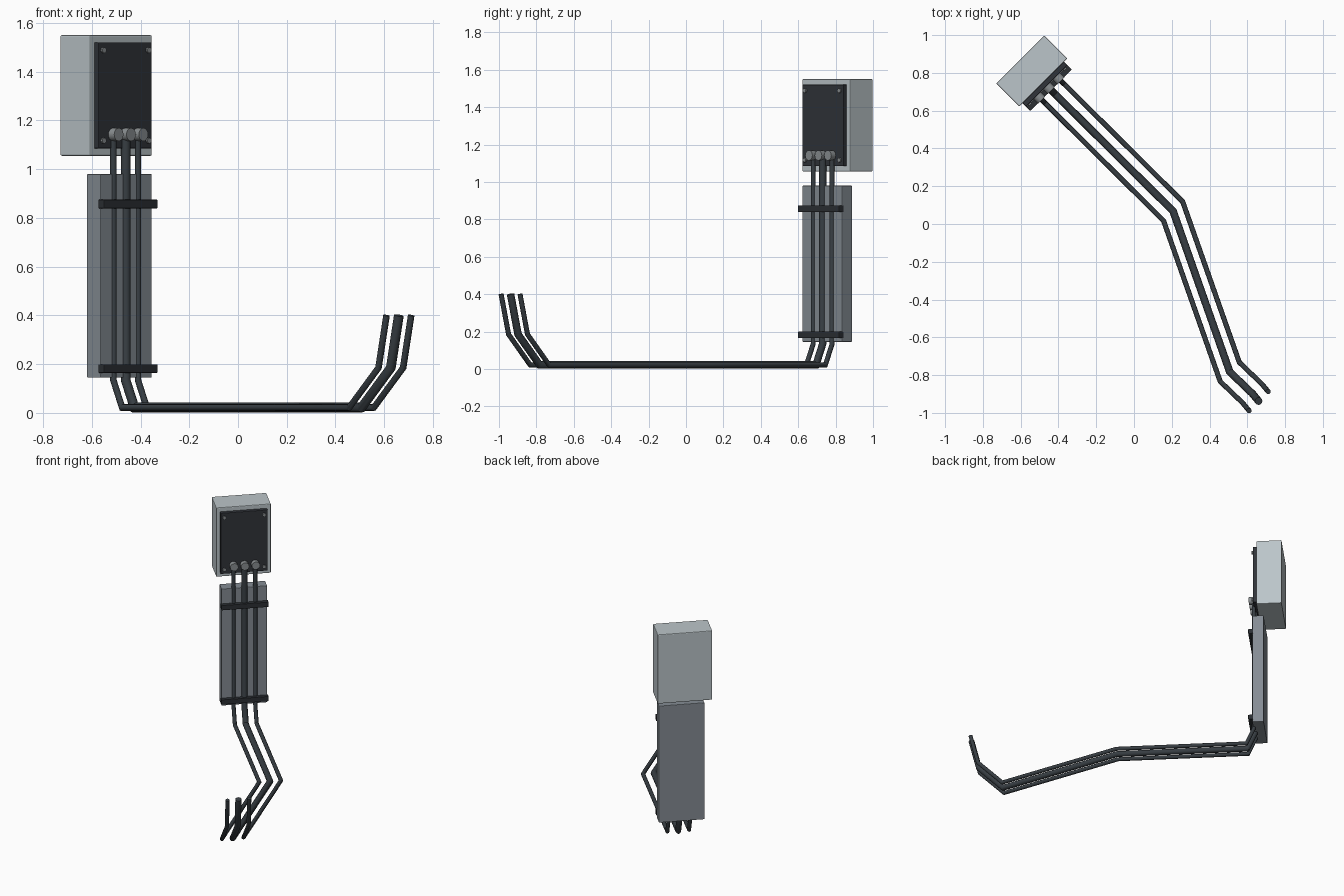
import bpy, bmesh, math
from mathutils import Vector, Matrix

if "Cube" in bpy.data.objects:
    bpy.data.objects.remove(bpy.data.objects["Cube"])

# The mounted parts share a frame turned 45 degrees: local x = width, local -y = facing direction
TURN = Matrix.Rotation(math.radians(45), 4, 'Z')
MID = 0.19          # centre of the mounted parts across their width
STEP = 0.0715       # spacing between neighbouring pipes


def material(name, r, g, b):
    m = bpy.data.materials.new(name)
    m.diffuse_color = (r, g, b, 1)
    m.use_nodes = True
    m.node_tree.nodes["Principled BSDF"].inputs["Base Color"].default_value = m.diffuse_color
    return m


LIGHT_GREY = material("light_grey", 0.50, 0.56, 0.585)
MID_GREY = material("mid_grey", 0.235, 0.265, 0.295)
PANEL_BLACK = material("panel_black", 0.030, 0.034, 0.042)
PIPE_BLACK = material("pipe_black", 0.038, 0.047, 0.055)
STRAP_BLACK = material("strap_black", 0.025, 0.029, 0.034)
METAL = material("metal_grey", 0.25, 0.27, 0.28)


def finish(name, bm, mat, smooth=False):
    bmesh.ops.recalc_face_normals(bm, faces=bm.faces)
    me = bpy.data.meshes.new(name)
    bm.to_mesh(me)
    bm.free()
    me.materials.append(mat)
    ob = bpy.data.objects.new(name, me)
    bpy.context.collection.objects.link(ob)
    if smooth:
        bpy.context.view_layer.objects.active = ob
        ob.select_set(True)
        bpy.ops.object.shade_smooth_by_angle(angle=math.radians(35))
        ob.select_set(False)
    return ob


def block(name, width, y0, y1, z0, z1, mat, bevel=0.0):
    bm = bmesh.new()
    place = (TURN @ Matrix.Translation((MID, (y0 + y1) / 2, (z0 + z1) / 2))
             @ Matrix.Diagonal((width, y1 - y0, z1 - z0, 1)))
    bmesh.ops.create_cube(bm, size=1, matrix=place)
    ob = finish(name, bm, mat)
    if bevel:
        mod = ob.modifiers.new("soft_edges", 'BEVEL')
        mod.width = bevel
        mod.segments = 2
    return ob


def stud(name, across, y0, y1, z, radius, sides, mat):
    # short cylinder pointing out of the panel
    bm = bmesh.new()
    place = (TURN @ Matrix.Translation((MID + across, (y0 + y1) / 2, z))
             @ Matrix.Rotation(math.pi / 2, 4, 'X'))
    bmesh.ops.create_cone(bm, cap_ends=True, segments=sides, radius1=radius,
                          radius2=radius, depth=y1 - y0, matrix=place)
    return finish(name, bm, mat, True)


def pipe(name, points, radius, mat, sides=12):
    # round section swept along a path with mitred corners
    pts = [Vector(p) for p in points]
    bm = bmesh.new()
    first = (pts[1] - pts[0]).normalized()
    a = first.orthogonal().normalized()
    b = first.cross(a)
    angles = [2 * math.pi * i / sides for i in range(sides)]
    ring = [pts[0] + radius * (a * math.cos(t) + b * math.sin(t)) for t in angles]
    rings = [[bm.verts.new(p) for p in ring]]
    for i in range(1, len(pts)):
        d = (pts[i] - pts[i - 1]).normalized()
        nxt = (pts[i + 1] - pts[i]).normalized() if i + 1 < len(pts) else d
        normal = (d + nxt).normalized()
        ring = [p + d * ((pts[i] - p).dot(normal) / d.dot(normal)) for p in ring]
        rings.append([bm.verts.new(p) for p in ring])
    for r0, r1 in zip(rings, rings[1:]):
        for k in range(sides):
            j = (k + 1) % sides
            bm.faces.new((r0[k], r0[j], r1[j], r1[k]))
    bm.faces.new(rings[0])
    bm.faces.new(rings[-1])
    return finish(name, bm, mat, True)


# Control box, its front panel and the tray below
block("control_box", 0.36, 0.869, 1.042, 1.055, 1.55, LIGHT_GREY, 0.005)
block("front_panel", 0.31, 0.844, 0.872, 1.085, 1.52, PANEL_BLACK, 0.003)
block("pipe_tray", 0.30, 0.839, 0.917, 0.145, 0.98, MID_GREY, 0.003)

# Straps holding the pipes on the tray
for label, z in (("upper", 0.857), ("lower", 0.182)):
    block(label + "_strap", 0.31, 0.812, 0.846, z - 0.0175, z + 0.0175, STRAP_BLACK, 0.002)

# Panel corner screws
for i, (x, z) in enumerate([(sx * 0.131, z) for sx in (-1, 1) for z in (1.117, 1.488)]):
    stud(f"panel_screw_{i + 1}", x, 0.834, 0.85, z, 0.012, 10, METAL)

# Three pipes on parallel paths, the middle one thicker, each with a round connector
path = [(-0.461, 0.731, 1.14), (-0.461, 0.731, 0.135), (-0.425, 0.695, 0.022),
        (0.207, 0.068, 0.022), (0.507, -0.783, 0.022), (0.627, -0.898, 0.185),
        (0.66, -0.938, 0.40)]
shift = STEP / math.sqrt(2)
for k, label in ((-1, "left"), (0, "middle"), (1, "right")):
    pts = [(x + k * shift, y + k * shift, z) for x, y, z in path]
    pipe(label + "_pipe", pts, 0.0135 if k else 0.02, PIPE_BLACK)
    stud(label + "_connector", k * STEP, 0.81, 0.85, 1.142, 0.027, 16, METAL)
